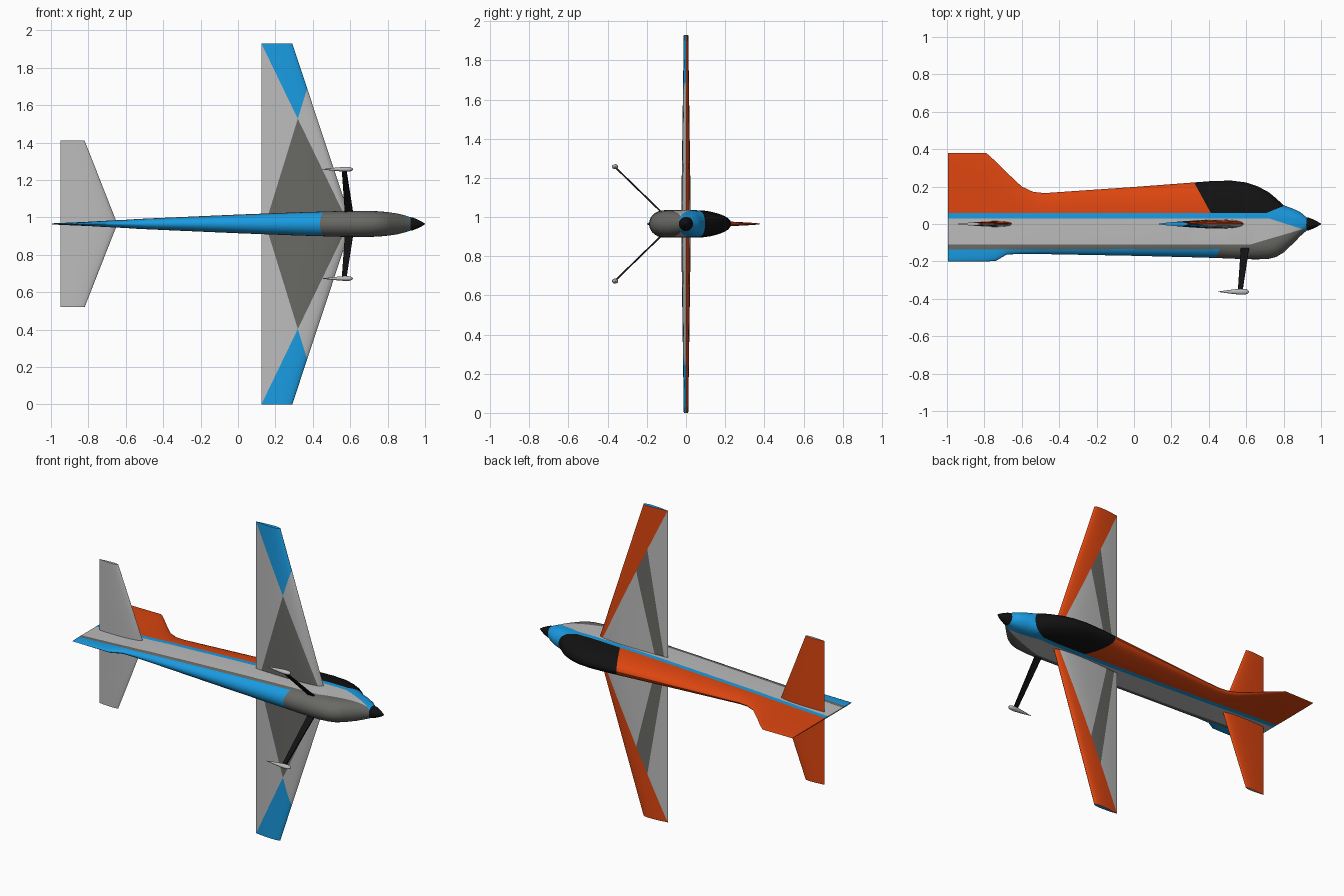
import bpy, bmesh
from math import sin, cos, pi, sqrt
from mathutils import Vector

if "Cube" in bpy.data.objects:
    bpy.data.objects.remove(bpy.data.objects["Cube"])

AXIS_Z = 0.965  # height of the symmetry plane


def material(name, rgb):
    m = bpy.data.materials.new(name)
    m.diffuse_color = (*rgb, 1)
    m.use_nodes = True
    m.node_tree.nodes["Principled BSDF"].inputs["Base Color"].default_value = m.diffuse_color
    return m


LIGHT, DARK, BLUE, ORANGE, BLACK = range(5)
MATS = [material("light_grey", (0.5, 0.5, 0.5)), material("dark_grey", (0.14, 0.14, 0.13)),
        material("blue", (0.01, 0.33, 0.76)), material("orange", (0.72, 0.06, 0.005)),
        material("black", (0.006, 0.006, 0.006))]


def above(line, x, u):
    (x1, u1), (x2, u2) = line
    return u > u1 + (u2 - u1) * (x - x1) / (x2 - x1)


def loft(name, rings, rule, lines=(), axis=1, mirror=False, open_start=False):
    """Skin closed rings, cut along paint lines, colour each face by rule(centre)."""
    bm = bmesh.new()
    loops = [[bm.verts.new(p) for p in r] for r in rings]
    n = len(loops[0])
    for a, b in zip(loops, loops[1:]):
        for i in range(n):
            j = (i + 1) % n
            bm.faces.new((a[i], a[j], b[j], b[i]))
    if not open_start:
        bm.faces.new(loops[0])
    bm.faces.new(loops[-1])
    bmesh.ops.recalc_face_normals(bm, faces=bm.faces)
    for (x1, u1), (x2, u2) in lines:
        co, no = Vector((x1, 0, 0)), Vector((u1 - u2, 0, 0))
        co[axis], no[axis] = u1, x2 - x1
        bmesh.ops.bisect_plane(bm, geom=bm.verts[:] + bm.edges[:] + bm.faces[:],
                               dist=1e-5, plane_co=co, plane_no=no)
    for f in bm.faces:
        f.material_index = rule(f.calc_center_median())
    me = bpy.data.meshes.new(name)
    bm.to_mesh(me)
    bm.free()
    for m in MATS:
        me.materials.append(m)
    ob = bpy.data.objects.new(name, me)
    ob.location.z = AXIS_Z
    bpy.context.collection.objects.link(ob)
    bpy.ops.object.select_all(action='DESELECT')
    ob.select_set(True)
    bpy.context.view_layer.objects.active = ob
    bpy.ops.object.shade_smooth_by_angle(angle=0.6)
    if mirror:
        mod = ob.modifiers.new("mirror", 'MIRROR')
        mod.use_axis = (False, False, True)
    return ob


# Fuselage with fin: x, bottom, lower knee, upper knee, top, half width
STATIONS = [
    (-0.995, -0.2, -0.13, 0.05, 0.38, 0.003), (-0.79, -0.2, -0.13, 0.05, 0.38, 0.012),
    (-0.74, -0.198, -0.13, 0.05, 0.335, 0.015), (-0.68, -0.163, -0.12, 0.05, 0.275, 0.018),
    (-0.6, -0.16, -0.11, 0.05, 0.2, 0.022), (-0.54, -0.16, -0.11, 0.05, 0.172, 0.026),
    (-0.48, -0.161, -0.11, 0.05, 0.165, 0.029), (0, -0.17, -0.11, 0.05, 0.198, 0.05),
    (0.32, -0.178, -0.11, 0.05, 0.222, 0.062), (0.42, -0.181, -0.11, 0.05, 0.23, 0.065),
    (0.52, -0.185, -0.11, 0.05, 0.232, 0.068), (0.6, -0.188, -0.11, 0.05, 0.222, 0.07),
    (0.66, -0.189, -0.11, 0.05, 0.202, 0.07), (0.72, -0.186, -0.1, 0.045, 0.17, 0.069),
    (0.76, -0.176, -0.09, 0.04, 0.137, 0.067), (0.8, -0.152, -0.07, 0.03, 0.1, 0.063),
    (0.85, -0.105, -0.04, 0.02, 0.082, 0.056), (0.89, -0.064, -0.015, 0.01, 0.063, 0.046),
    (0.922, -0.036, 0, 0.002, 0.036, 0.036)]


def body_ring(x, yb, yl, yu, yt, w):
    q = [pi / 2 * k / 7 for k in range(8)]
    half = [(yl - (yl - yb) * cos(a), w * sin(a)) for a in q]
    half += [(yu + (yt - yu) * sin(a), w * cos(a)) for a in q]
    half[0], half[-1] = (yb, 0), (yt, 0)
    return [(x, y, z) for y, z in half] + [(x, y, -z) for y, z in half[-2:0:-1]]


S1, S2, S3, S4 = [((-1, h), (1, h)) for h in (0.06, 0.03, -0.11, -0.135)]
CANOPY_REAR = ((0.32, 0.225), (0.41, 0.06))
CANOPY_FRONT = ((0.71, 0.06), (0.81, 0.1))
NOSE_BLUE = ((0.72, 0.03), (0.91, -0.03))
COWL = ((0.62, -0.11), (0.91, -0.025))
BELLY_END = ((0.43, -0.2), (0.46, -0.13))


def body_paint(c):
    x, y = c.x, c.y
    if y > 0.06:
        if not above(CANOPY_REAR, x, y):
            return ORANGE
        return BLACK if above(CANOPY_FRONT, x, y) else BLUE
    if y > 0.03 or above(NOSE_BLUE, x, y):
        return BLUE
    if y < -0.135 and above(BELLY_END, x, y):
        return BLUE
    return DARK if y < -0.11 or not above(COWL, x, y) else LIGHT


loft("fuselage", [body_ring(*s) for s in STATIONS], body_paint,
     [S1, S2, S3, S4, CANOPY_REAR, CANOPY_FRONT, NOSE_BLUE, COWL, BELLY_END])


# Wing and tailplane: symmetric airfoil sections
def airfoil(z, te, le, thick, n=12):
    c = le - te
    up = []
    for k in range(n + 1):
        t = (1 - cos(pi * k / n)) / 2
        y = 5 * thick * c * (0.2969 * sqrt(t) - 0.126 * t - 0.3516 * t**2 + 0.2843 * t**3 - 0.1036 * t**4)
        up.append((le - c * t, y))
    up[0], up[-1] = (le, 0), (te, 0)
    return [(x, y, z) for x, y in up] + [(x, -y, z) for x, y in up[-2:0:-1]]


A = ((0.125, 0.965), (0.56, 0.065))
B = ((0.165, 0.06), (0.37, 0.725))
C = ((0.15, 0.065), (0.257, 0.705))
D = ((0.21, 0.065), (0.33, 0.55))


def wing_paint(c):
    a, b, cc, d = [above(l, c.x, c.z) for l in (A, B, C, D)]
    if c.y > 0:
        return ORANGE if a else DARK if d and not cc else LIGHT
    return BLUE if a and b else DARK if not a and not b else LIGHT


loft("wing", [airfoil(0, 0.125, 0.61, 0.105), airfoil(0.965, 0.125, 0.29, 0.14)],
     wing_paint, [A, B, C, D], axis=2, mirror=True, open_start=True)
loft("tailplane", [airfoil(0, -0.95, -0.645, 0.1), airfoil(0.445, -0.95, -0.82, 0.12)],
     lambda c: ORANGE if c.y > 0 else LIGHT, mirror=True, open_start=True)


# Spinner and wheel fairings: round lofts along x
def circle(x, y, z, ry, rz, n=24):
    return [(x, y + ry * cos(2 * pi * k / n), z + rz * sin(2 * pi * k / n)) for k in range(n)]


loft("spinner", [circle(x, 0, 0, r, r) for x, r in
                 [(0.918, 0.037), (0.935, 0.034), (0.96, 0.024), (0.98, 0.014), (0.995, 0.005), (1, 0.001)]],
     lambda c: BLACK)
loft("wheel_fairing", [circle(x, -0.362, 0.292, r, r * 0.8, 16) for x, r in
                       [(0.45, 0.001), (0.49, 0.007), (0.53, 0.012), (0.57, 0.016), (0.595, 0.015),
                        (0.609, 0.01), (0.615, 0.002)]],
     lambda c: LIGHT, mirror=True)


# Landing gear legs: tapered flat bars
def bar(x1, x2, y, z, t=0.003):
    return [(x1, y - t, z - t), (x2, y - t, z - t), (x2, y + t, z + t), (x1, y + t, z + t)]


loft("landing_gear_leg", [bar(0.572, 0.617, -0.115, 0.05), bar(0.555, 0.58, -0.36, 0.288)],
     lambda c: BLACK, mirror=True)
